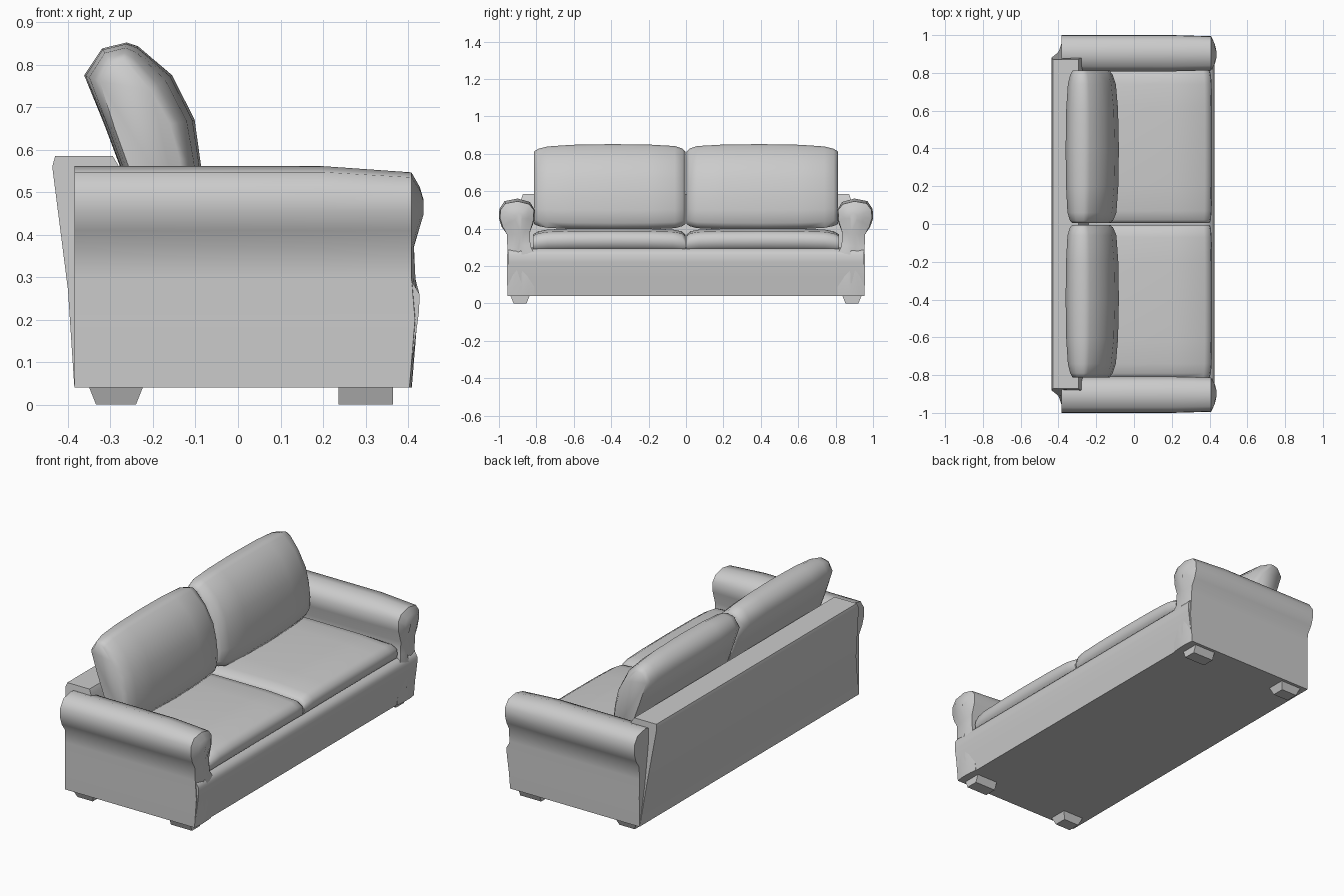
import bpy, bmesh, math

if "Cube" in bpy.data.objects:
    bpy.data.objects.remove(bpy.data.objects["Cube"])


def loft(name, rings, angle=50):
    """Skin a list of equal-length closed rings and cap both ends."""
    bm = bmesh.new()
    vs = [[bm.verts.new(p) for p in r] for r in rings]
    n = len(rings[0])
    for a, b in zip(vs, vs[1:]):
        for i in range(n):
            j = (i + 1) % n
            bm.faces.new((a[i], a[j], b[j], b[i]))
    bm.faces.new(vs[0])
    bm.faces.new(vs[-1])
    bmesh.ops.recalc_face_normals(bm, faces=bm.faces)
    me = bpy.data.meshes.new(name)
    bm.to_mesh(me)
    bm.free()
    ob = bpy.data.objects.new(name, me)
    bpy.context.collection.objects.link(ob)
    bpy.ops.object.select_all(action='DESELECT')
    ob.select_set(True)
    bpy.context.view_layer.objects.active = ob
    bpy.ops.object.shade_smooth_by_angle(angle=math.radians(angle))
    return ob


def cushion(name, mid, end, stations, s):
    """Blend an x-z profile from 'mid' to 'end' along y; s mirrors it."""
    rings = []
    for y, f in stations:
        rings.append([(a[0] + (b[0] - a[0]) * f, s * y, a[1] + (b[1] - a[1]) * f)
                      for a, b in zip(mid, end)])
    return loft(name, rings, 60)


# base with a softly bulging front
base = [(-.385, .04), (.40, .04), (.415, .14), (.426, .22), (.427, .26),
        (.412, .285), (.37, .30), (-.385, .30)]
loft("base", [[(x, y, z) for x, z in base] for y in (-.952, 0, .952)])

# leaning back panel, wider towards the floor
back = [(-.385, .04, .953), (-.40, .27, .91), (-.437, .56, .88), (-.43, .585, .872),
        (-.295, .585, .872), (-.28, .56, .88), (-.24, .30, .88), (-.24, .05, .90)]
loft("back_panel", [[(x, k * w, z) for x, z, w in back]
                    for k in (-1, -.96, 0, .96, 1)], 40)

# arm cross-section (y, z) with rolled top
arm = [(.955, .04), (.957, .20), (.955, .30), (.958, .37), (.985, .41), (1.0, .455),
       (.998, .505), (.97, .547), (.90, .561), (.835, .543), (.808, .50), (.81, .445),
       (.835, .38), (.832, .31), (.81, .26), (.81, .04)]


def arm_front(z):
    if z < .27:
        return .40 + .022 * z / .27
    return .408


def arm_rings(s):
    rings = [[(x, s * y, z) for y, z in arm] for x in (-.385, .20)]
    rim, bulge, core = [], [], []
    for y, z in arm:
        zz = .47 + (z - .47) * (.84 if z > .5 else 1)
        rim.append((arm_front(z), s * (.90 + (y - .90) * .94), zz)
                   if z > .4 else (arm_front(z), s * y, z))
        roll = z > .38
        push = .020 if roll else .004
        zi = .462 + (z - .462) * .5 if roll else z
        bulge.append((arm_front(z) + push, s * (.895 + (y - .895) * .55), zi))
        zc = .458 + (z - .458) * .25 if roll else z
        core.append((arm_front(z) + push * 1.4, s * (.895 + (y - .895) * .2), zc))
    return rings + [rim, bulge, core]


# seat cushion profiles (x, z)
seat_mid = [(-.28, .28), (.37, .28), (.405, .305), (.414, .335), (.408, .367),
            (.375, .388), (.20, .402), (-.10, .402), (-.28, .398)]
seat_end = [(-.28, .28), (.37, .275), (.395, .295), (.40, .32), (.395, .345),
            (.365, .362), (.20, .368), (-.10, .37), (-.28, .37)]
seat_y = [(.004, 1), (.022, .5), (.07, .2), (.20, .05), (.41, 0),
          (.62, .05), (.74, .2), (.79, .5), (.818, 1)]

# back cushion profiles (x, z)
pil_mid = [(-.11, .395), (-.083, .43), (-.08, .50), (-.088, .57), (-.102, .67),
           (-.155, .775), (-.235, .843), (-.262, .852), (-.32, .838), (-.362, .775),
           (-.315, .66), (-.27, .54), (-.225, .41)]
pil_end = [(-.15, .425), (-.135, .45), (-.13, .51), (-.138, .58), (-.16, .66),
           (-.205, .74), (-.25, .80), (-.27, .813), (-.30, .805), (-.325, .76),
           (-.29, .65), (-.25, .54), (-.21, .43)]
pil_y = [(.004, 1), (.018, .62), (.06, .26), (.20, .06), (.40, 0),
         (.61, .09), (.74, .32), (.79, .65), (.812, 1)]

for s, side in ((1, "left"), (-1, "right")):
    loft("arm_" + side, arm_rings(s), 50)
    cushion("seat_cushion_" + side, seat_mid, seat_end, seat_y, s)
    cushion("back_cushion_" + side, pil_mid, pil_end, pil_y, s)
    # tapered feet
    for part, x0, x1, t in (("front_foot_", .237, .365, 0), ("rear_foot_", -.352, -.222, .018)):
        rings = []
        for z, k in ((.045, 0), (0, 1)):
            a, b = x0 + t * k, x1 - t * k
            c, d = s * (.835 + .018 * k), s * (.94 - .018 * k)
            rings.append([(a, c, z), (b, c, z), (b, d, z), (a, d, z)])
        loft(part + side, rings, 30)
